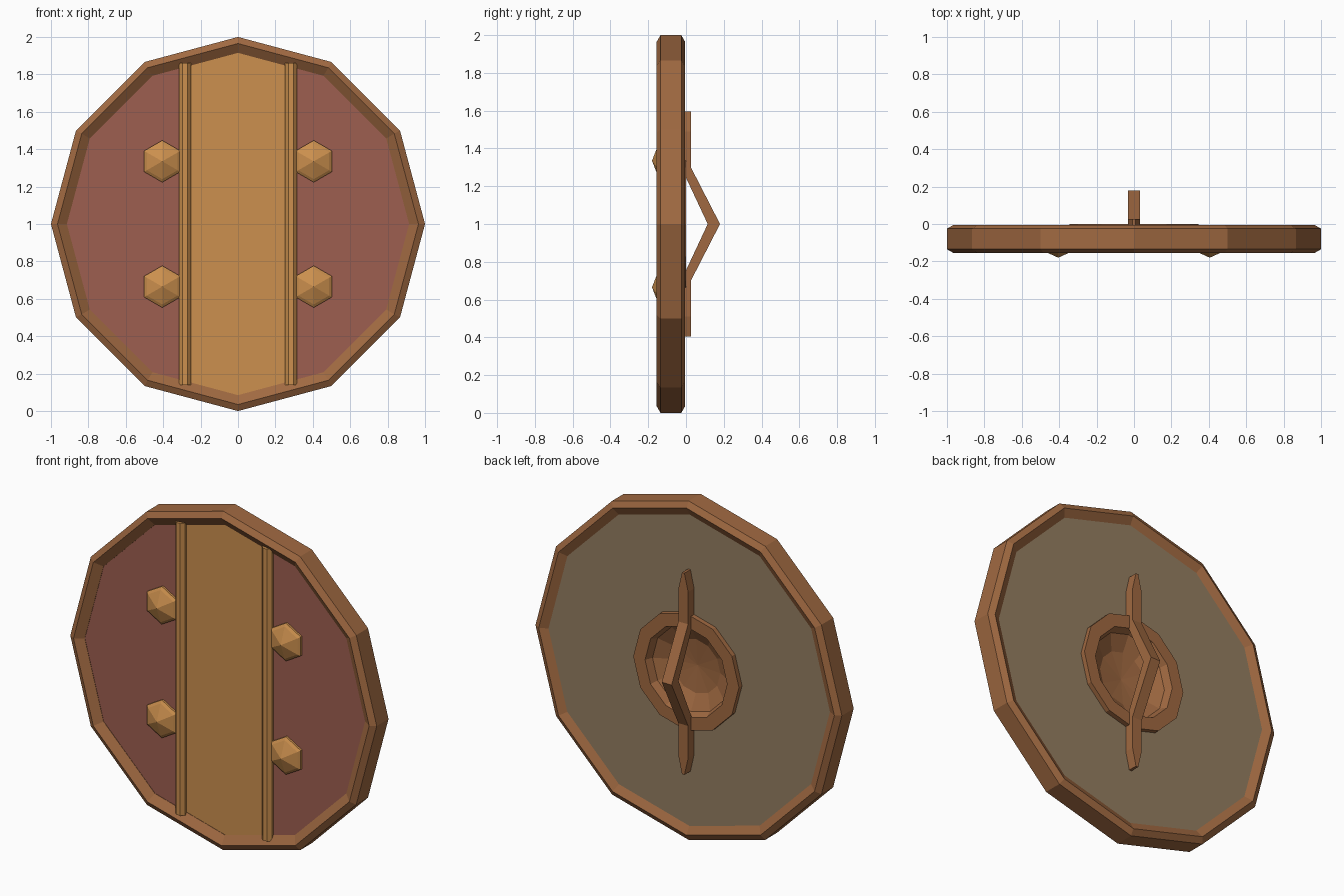
import bpy, bmesh, math
from mathutils import Vector

if "Cube" in bpy.data.objects:
    bpy.data.objects.remove(bpy.data.objects["Cube"])


def material(name, rgb):
    m = bpy.data.materials.new(name)
    lin = [((c / 255 + 0.055) / 1.055) ** 2.4 for c in rgb]
    m.diffuse_color = (*lin, 1)
    m.use_nodes = True
    m.node_tree.nodes["Principled BSDF"].inputs["Base Color"].default_value = m.diffuse_color
    return m


brown = material("brown_wood", (160, 105, 65))
tan = material("tan_wood", (204, 144, 78))
red = material("red_paint", (157, 95, 80))
grey = material("grey_brown_wood", (148, 126, 97))


def finish(name, bm, *mats):
    bmesh.ops.remove_doubles(bm, verts=bm.verts[:], dist=1e-5)
    bmesh.ops.recalc_face_normals(bm, faces=bm.faces[:])
    me = bpy.data.meshes.new(name)
    bm.to_mesh(me)
    bm.free()
    for m in mats:
        me.materials.append(m)
    ob = bpy.data.objects.new(name, me)
    bpy.context.collection.objects.link(ob)
    return ob


def lathe(profile, sides=12, centre=(0, 1), closed=True):
    """Spin (radius, y) points round a y-parallel axis, one corner pointing up."""
    bm = bmesh.new()
    rings = []
    for k in range(sides):
        a = 2 * math.pi * k / sides
        rings.append([bm.verts.new((centre[0] + r * math.sin(a), y,
                                    centre[1] + r * math.cos(a))) for r, y in profile])
    n = len(profile)
    for k in range(sides):
        p, q = rings[k], rings[(k + 1) % sides]
        for i in range(n if closed else n - 1):
            j = (i + 1) % n
            loop = [p[i], p[j], q[j], q[i]]
            if profile[i][0] == 0 and profile[j][0] == 0:
                continue
            if profile[i][0] == 0:
                loop = [p[i], p[j], q[j]]
            elif profile[j][0] == 0:
                loop = [p[i], p[j], q[i]]
            bm.faces.new(loop)
    return bm


# Twelve-sided rim with ridged front and back
finish("rim", lathe([(0.965, -0.155), (1.0, -0.135), (1.0, -0.025), (0.965, -0.005),
                     (0.915, -0.032), (0.915, -0.122)]), brown)

# Board: red sides, tan centre plank, bare wood behind
bm = lathe([(0, -0.12), (0.93, -0.12), (0.93, -0.03), (0.3, -0.03),
            (0.3, -0.117), (0, -0.117)])
bmesh.ops.remove_doubles(bm, verts=bm.verts[:], dist=1e-5)
for x in (-0.283, 0.283):
    bmesh.ops.bisect_plane(bm, geom=bm.verts[:] + bm.edges[:] + bm.faces[:],
                           plane_co=(x, 0, 0), plane_no=(1, 0, 0))
for f in bm.faces:
    if all(v.co.y < -0.119 for v in f.verts):
        f.material_index = 1 if abs(f.calc_center_median().x) < 0.283 else 2
finish("board", bm, grey, tan, red)

# Hollow hand bowl with a raised ring on the back
finish("hand_bowl", lathe([(0.345, -0.115), (0.345, -0.001), (0.268, -0.001),
                           (0.25, -0.045), (0.16, -0.092), (0, -0.108), (0, -0.115)]), brown)

# Rods and studs on each side of the plank
for side, label in ((-1, "left"), (1, "right")):
    bm = bmesh.new()
    ends = []
    for z in (0.138, 1.862):
        ends.append([bm.verts.new((side * 0.283 + 0.035 * math.cos(math.pi * (k + 0.5) / 4),
                                   -0.121 + 0.035 * math.sin(math.pi * (k + 0.5) / 4), z))
                     for k in range(8)])
    for k in range(8):
        j = (k + 1) % 8
        bm.faces.new([ends[0][k], ends[0][j], ends[1][j], ends[1][k]])
    for e in ends:
        bm.faces.new(e)
    finish("rod_" + label, bm, tan)
    for z, level in ((0.665, "lower"), (1.335, "upper")):
        finish("stud_%s_%s" % (level, label),
               lathe([(0, -0.18), (0.095, -0.143), (0.112, -0.132), (0.112, -0.115),
                      (0, -0.115)], 6, (side * 0.405, z)), tan)

# Bent grip: outer y/z, inner y/z and half width, mirrored about the middle
half = [(0.026, 0.595, -0.035, 0.595, 0.008), (0.026, 0.49, -0.035, 0.49, 0.032),
        (0.026, 0.3, -0.035, 0.32, 0.032)]
stations = half + [(0.18, 0, 0.115, 0, 0.032)] + \
    [(a, -b, c, -d, w) for a, b, c, d, w in reversed(half)]
bm = bmesh.new()
loops = [[bm.verts.new(p) for p in ((-w, a, 1 + b), (w, a, 1 + b), (w, c, 1 + d), (-w, c, 1 + d))]
         for a, b, c, d, w in stations]
for p, q in zip(loops, loops[1:]):
    for k in range(4):
        j = (k + 1) % 4
        bm.faces.new([p[k], p[j], q[j], q[k]])
bm.faces.new(loops[0])
bm.faces.new(loops[-1])
finish("grip", bm, brown)
